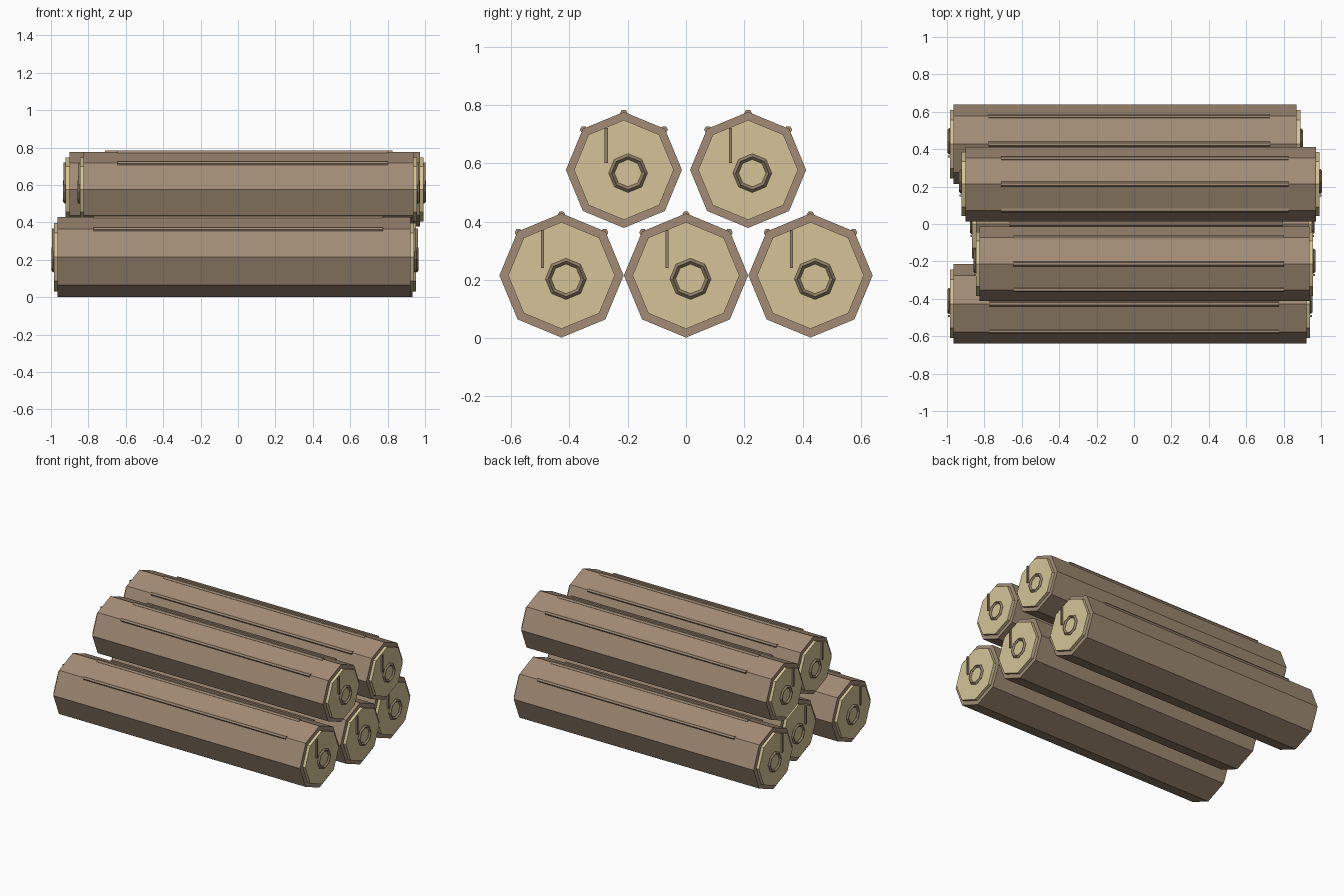
import bpy
from math import pi, cos, sin, radians

if "Cube" in bpy.data.objects:
    bpy.data.objects.remove(bpy.data.objects["Cube"])


def material(name, rgb):
    m = bpy.data.materials.new(name)
    m.diffuse_color = (*rgb, 1)
    m.use_nodes = True
    m.node_tree.nodes["Principled BSDF"].inputs["Base Color"].default_value = m.diffuse_color
    return m


BARK = material("bark", (0.36, 0.26, 0.18))
WOOD = material("cut_wood", (0.66, 0.55, 0.31))
GRAIN = material("grain", (0.30, 0.22, 0.14))


def finish(name, mat):
    ob = bpy.context.object
    ob.name = name
    ob.data.materials.append(mat)
    return ob


def prism(name, x0, x1, y, z, r, mat, sides=8):
    # Solid prism lying along x, with a corner pointing straight up
    bpy.ops.mesh.primitive_cylinder_add(vertices=sides, radius=r, depth=x1 - x0,
                                        location=((x0 + x1) / 2, y, z),
                                        rotation=(0, pi / 2, 0))
    return finish(name, mat)


def log(name, x0, x1, y, z, r):
    prism(name + "_bark", x0, x1, y, z, r, BARK)

    # Raised bark ridges along the three upper corners
    half, mid = 0.41 * (x1 - x0), (x0 + x1) / 2 + 0.022
    for i, deg in enumerate((45, 90, 135)):
        a = radians(deg)
        prism(f"{name}_ridge_{i + 1}", mid - half, mid + half,
              y + 0.98 * r * cos(a), z + 0.98 * r * sin(a), 0.013, BARK, 6)

    for side, x, s in (("left", x0, -1), ("right", x1, 1)):
        # Pale cut face standing slightly proud of the bark
        a, b = sorted((x - s * 0.02, x + s * 0.02))
        prism(f"{name}_{side}_cut_face", a, b, y, z, 0.86 * r, WOOD)
        # Off-centre growth ring
        bpy.ops.mesh.primitive_torus_add(
            major_segments=8, minor_segments=4, major_radius=0.285 * r, minor_radius=0.010,
            location=(x + s * 0.023, y + 0.072 * r, z - 0.055 * r), rotation=(0, pi / 2, 0))
        finish(f"{name}_{side}_growth_ring", GRAIN)
        # Radial drying crack
        bpy.ops.mesh.primitive_cube_add(size=1, location=(x + s * 0.021, y - 0.305 * r, z + 0.42 * r))
        bpy.context.object.scale = (0.018, 0.011, 0.6 * r)
        finish(f"{name}_{side}_crack", GRAIN)


# Bottom row of three, top row of two
log("front_bottom_log", -0.965, 0.922, -0.427, 0.215, 0.213)
log("middle_bottom_log", -0.845, 0.933, 0.0, 0.215, 0.213)
log("back_bottom_log", -0.965, 0.870, 0.427, 0.215, 0.213)
log("front_top_log", -0.826, 0.938, -0.213, 0.577, 0.199)
log("back_top_log", -0.902, 0.972, 0.213, 0.577, 0.199)
